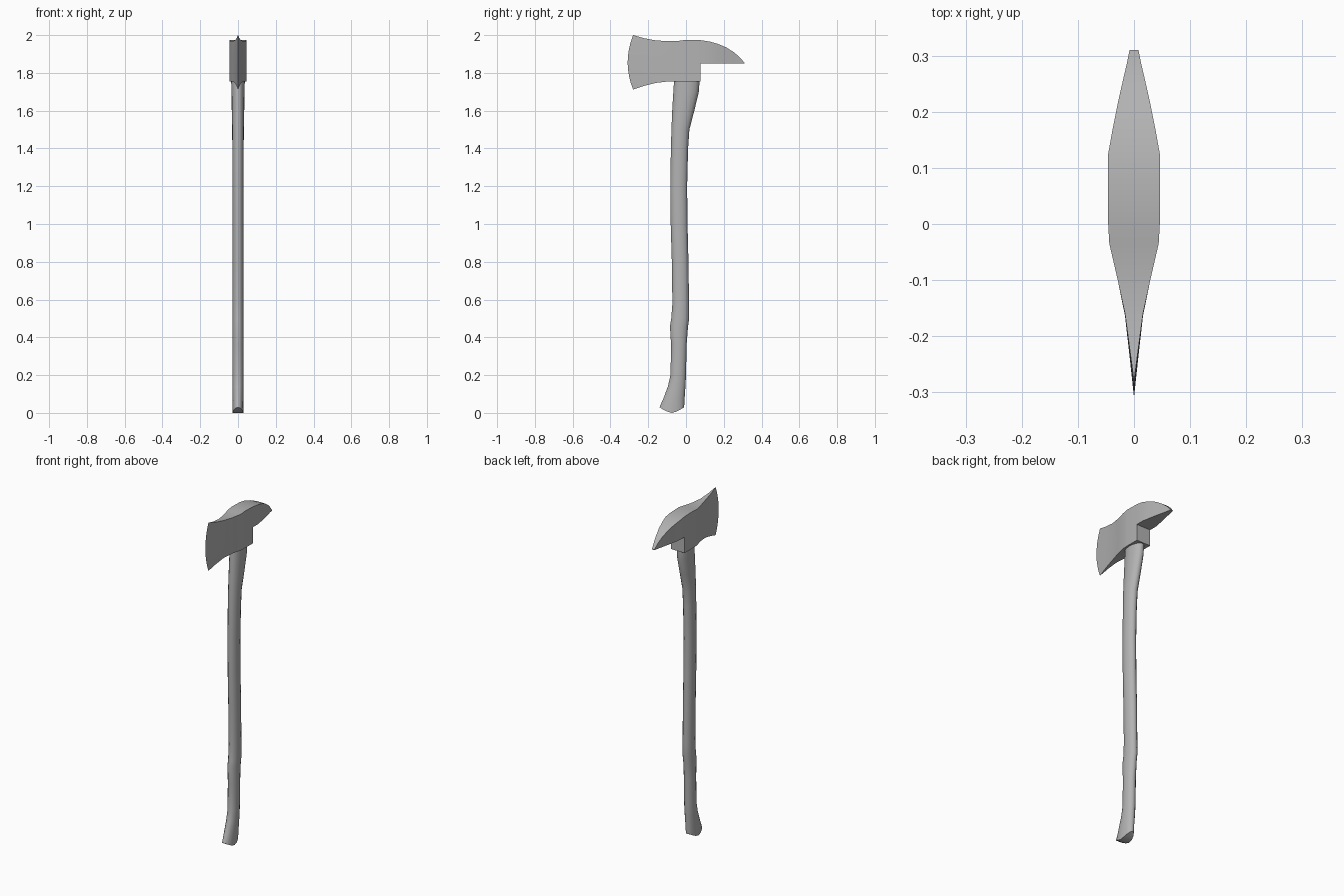
import bpy, bmesh, math

if "Cube" in bpy.data.objects:
    bpy.data.objects.remove(bpy.data.objects["Cube"])

grey = bpy.data.materials.new("mid_grey")
grey.diffuse_color = (0.45, 0.45, 0.45, 1)
grey.use_nodes = True
grey.node_tree.nodes["Principled BSDF"].inputs["Base Color"].default_value = grey.diffuse_color


def finish(bm, name, angle):
    bmesh.ops.remove_doubles(bm, verts=bm.verts, dist=1e-5)
    bmesh.ops.recalc_face_normals(bm, faces=bm.faces)
    me = bpy.data.meshes.new(name)
    bm.to_mesh(me)
    bm.free()
    me.materials.append(grey)
    ob = bpy.data.objects.new(name, me)
    bpy.context.collection.objects.link(ob)
    bpy.ops.object.select_all(action='DESELECT')
    ob.select_set(True)
    bpy.context.view_layer.objects.active = ob
    bpy.ops.object.shade_smooth_by_angle(angle=math.radians(angle))
    return ob


# Handle: elliptical sections (z, back y, front y, half width)
sections = [
    (0.03, -0.140, -0.010, 0.029), (0.08, -0.118, -0.007, 0.029),
    (0.14, -0.096, -0.003, 0.029), (0.20, -0.082, 0.000, 0.029),
    (0.36, -0.079, 0.003, 0.029), (0.46, -0.085, 0.011, 0.029),
    (0.50, -0.078, 0.017, 0.029), (0.58, -0.072, 0.016, 0.029),
    (0.80, -0.075, 0.013, 0.029), (1.00, -0.081, 0.008, 0.029),
    (1.20, -0.083, 0.006, 0.029), (1.40, -0.080, 0.011, 0.030),
    (1.50, -0.077, 0.018, 0.031), (1.60, -0.073, 0.044, 0.033),
    (1.70, -0.067, 0.068, 0.035), (1.76, -0.063, 0.072, 0.036),
    (1.82, -0.060, 0.072, 0.036)]
N = 16
bm = bmesh.new()
rings = []
for i, (z, y0, y1, w) in enumerate(sections):
    ring = []
    for k in range(N):
        a = 2 * math.pi * k / N
        u = math.cos(a)
        # the butt end bulges down in the middle
        zz = 0.03 * abs(u) ** 1.5 if i == 0 else z
        ring.append(bm.verts.new((w * math.sin(a), (y0 + y1) / 2 + u * (y1 - y0) / 2, zz)))
    rings.append(ring)
for a, b in zip(rings, rings[1:]):
    for k in range(N):
        j = (k + 1) % N
        bm.faces.new((a[k], a[j], b[j], b[k]))
bm.faces.new(rings[-1])
butt = rings[0]
for k in range(N // 2):
    bm.faces.new(dict.fromkeys((butt[k], butt[k + 1], butt[-k - 1], butt[-k])))
finish(bm, "handle", 50)

# Head: columns (y, bottom z, top z, half width, edge bulge)
STEP = 1.850
columns = [
    (-0.280, 1.712, 2.000, 0.000, 0.029), (-0.220, 1.732, 1.983, 0.008, 0.015),
    (-0.160, 1.747, 1.972, 0.016, 0.004), (-0.100, 1.754, 1.968, 0.029, 0),
    (-0.035, 1.754, 1.970, 0.044, 0), (0.000, 1.754, 1.975, 0.046, 0),
    (0.078, 1.754, 1.973, 0.046, 0), (0.125, STEP, 1.966, 0.046, 0),
    (0.170, STEP, 1.953, 0.038, 0), (0.215, STEP, 1.934, 0.029, 0),
    (0.255, STEP, 1.908, 0.020, 0), (0.285, STEP, 1.882, 0.013, 0),
    (0.310, STEP, 1.853, 0.008, 0)]
LOW, HIGH = 4, 4        # rows below and above the step under the pick
bm = bmesh.new()
sheets = []
for side in (1, -1):
    grid = []
    for y, lo, hi, w, bulge in columns:
        col = []
        for r in range(LOW + HIGH + 1):
            if r < LOW:
                z = lo + (STEP - lo) * r / LOW
                if lo == STEP:
                    col.append(None)
                    continue
            else:
                z = STEP + (hi - STEP) * (r - LOW) / HIGH
            t = 2 * (z - lo) / (hi - lo) - 1
            col.append(bm.verts.new((side * w, y - bulge * (1 - t * t), z)))
        grid.append(col)
    sheets.append(grid)
    for c, d in zip(grid, grid[1:]):
        for r in range(LOW + HIGH):
            quad = (c[r], d[r], d[r + 1], c[r + 1])
            if None not in quad:
                bm.faces.new(quad)

# Join the two cheeks all round their border
twin = {a: b for g, h in zip(*sheets) for a, b in zip(g, h) if a}
for e in [e for e in bm.edges if e.is_boundary and e.verts[0] in twin]:
    a, b = e.verts
    bm.faces.new((a, b, twin[b], twin[a]))
finish(bm, "axe_head", 30)
